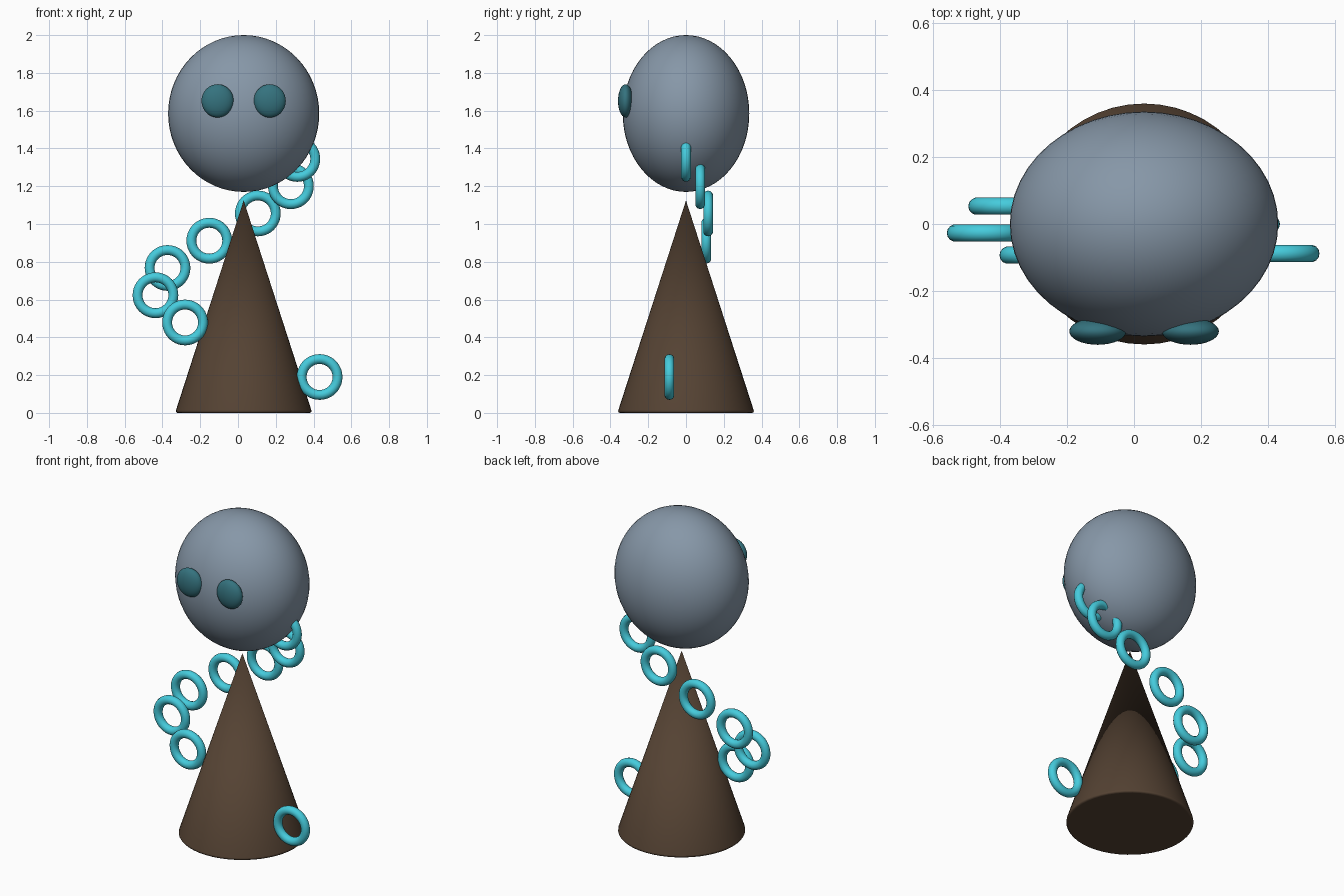
import bpy
from math import radians

if "Cube" in bpy.data.objects:
    bpy.data.objects.remove(bpy.data.objects["Cube"])


def material(name, rgb):
    m = bpy.data.materials.new(name)
    m.diffuse_color = (*rgb, 1)
    m.use_nodes = True
    m.node_tree.nodes["Principled BSDF"].inputs["Base Color"].default_value = m.diffuse_color
    return m


slate = material("slate", (0.24, 0.31, 0.39))
teal = material("dark_teal", (0.035, 0.17, 0.21))
cyan = material("cyan", (0.06, 0.60, 0.72))
brown = material("brown", (0.09, 0.055, 0.033))


def finish(name, mat):
    ob = bpy.context.object
    ob.name = name
    ob.data.materials.append(mat)
    bpy.ops.object.shade_smooth_by_angle(angle=radians(50))
    return ob


def ellipsoid(name, loc, radii, mat, segs=48, rings=32):
    bpy.ops.mesh.primitive_uv_sphere_add(segments=segs, ring_count=rings, radius=1, location=loc)
    bpy.context.object.scale = radii
    bpy.ops.object.transform_apply(location=False, rotation=False, scale=True)
    return finish(name, mat)


CX = 0.03  # shared axis of head, body and eyes

# Cone body with a softened base rim
bpy.ops.mesh.primitive_cone_add(vertices=48, radius1=0.363, radius2=0, depth=1.125,
                                location=(CX, 0, 0.5625))
body = finish("cone_body", brown)
bevel = body.modifiers.new("rim", 'BEVEL')
bevel.width = 0.014
bevel.segments = 3
bevel.limit_method = 'ANGLE'
bevel.angle_limit = radians(40)

# Head
ellipsoid("head", (CX, 0, 1.585), (0.40, 0.335, 0.415), slate)

# Eyes
for side, label in ((-1, "left"), (1, "right")):
    ellipsoid(f"{label}_eye", (CX + side * 0.138, -0.32, 1.652), (0.085, 0.04, 0.088), teal, 32, 20)

# Chain of rings winding upward around the body
centres = [(0.432, -0.088), (0.09, -0.12), (-0.28, -0.093), (-0.437, -0.027), (-0.373, 0.053),
           (-0.152, 0.107), (0.105, 0.117), (0.28, 0.075), (0.314, 0.0)]
for i, (x, y) in enumerate(centres):
    bpy.ops.mesh.primitive_torus_add(major_radius=0.095, minor_radius=0.026,
                                     major_segments=40, minor_segments=14,
                                     location=(x, y, 0.19 + i * 0.1443),
                                     rotation=(radians(90), 0, 0))
    finish(f"ring_{i + 1}", cyan)
